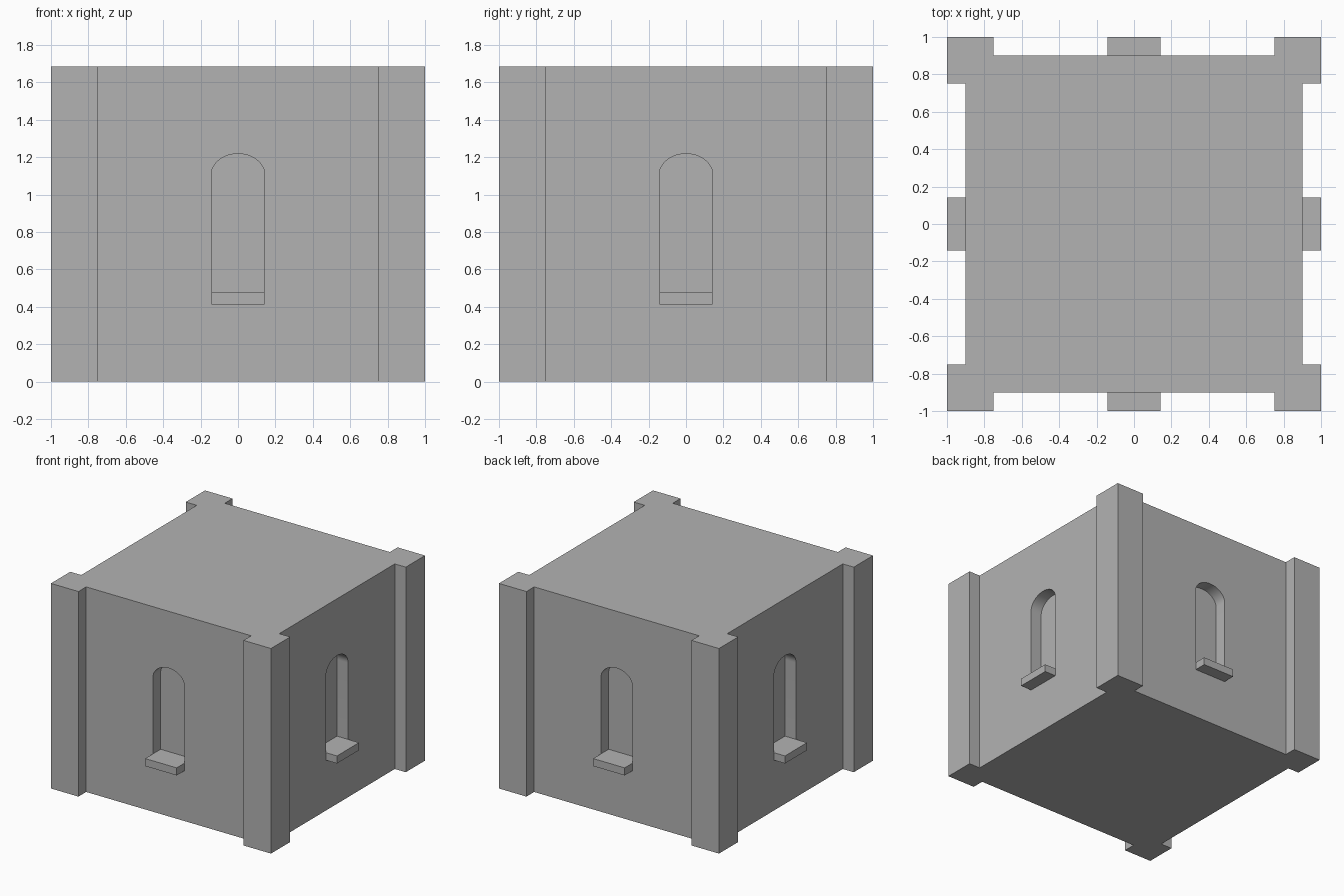
import bpy, bmesh, math
from mathutils import Matrix, Vector

cube = bpy.data.objects.get("Cube")
if cube:
    bpy.data.objects.remove(cube, do_unlink=True)

HEIGHT = 1.685
WALL, CORNER = 0.9, 0.75        # wall face and inner edge of the corner piers
NICHE_HALF, NICHE_DEPTH = 0.143, 0.1
SILL_TOP, SILL_BOTTOM = 0.475, 0.413
SPRING, RISE = 1.105, 0.113     # arch start height and arch rise

stone = bpy.data.materials.new("grey stone")
stone.use_nodes = True
grey = (0.45, 0.45, 0.45, 1)
stone.diffuse_color = grey
stone.node_tree.nodes["Principled BSDF"].inputs["Base Color"].default_value = grey


def prism(name, points, offset, matrix=Matrix()):
    """Extrude a closed outline along an offset into a solid."""
    bm = bmesh.new()
    face = bm.faces.new([bm.verts.new(p) for p in points])
    ext = bmesh.ops.extrude_face_region(bm, geom=[face])
    moved = [g for g in ext["geom"] if isinstance(g, bmesh.types.BMVert)]
    bmesh.ops.translate(bm, verts=moved, vec=Vector(offset))
    bmesh.ops.transform(bm, matrix=matrix, verts=bm.verts)
    bmesh.ops.recalc_face_normals(bm, faces=bm.faces)
    mesh = bpy.data.meshes.new(name)
    bm.to_mesh(mesh)
    bm.free()
    mesh.materials.append(stone)
    obj = bpy.data.objects.new(name, mesh)
    bpy.context.collection.objects.link(obj)
    return obj


# Tower body with corner piers, as one footprint
quarter = [(-CORNER, -WALL), (CORNER, -WALL), (CORNER, -1), (1, -1), (1, -CORNER), (WALL, -CORNER)]
footprint = []
for i in range(4):
    turn = Matrix.Rotation(i * math.pi / 2, 3, "Z")
    footprint += [turn @ Vector((x, y, 0)) for x, y in quarter[1:]]
    footprint.append(turn @ Vector((WALL, -CORNER, 0)))
    footprint.pop()
body = prism("tower_body", footprint, (0, 0, HEIGHT))

# Arched niche outline in the front wall
arch = [(-NICHE_HALF, SILL_TOP), (NICHE_HALF, SILL_TOP)]
steps = 24
for i in range(steps + 1):
    a = math.pi * i / steps
    arch.append((NICHE_HALF * math.cos(a), SPRING + RISE * math.sin(a)))
niche = [(x, -WALL + NICHE_DEPTH, z) for x, z in arch]
sill = [(x, -WALL, z) for x, z in ((-NICHE_HALF, SILL_BOTTOM), (NICHE_HALF, SILL_BOTTOM),
                                   (NICHE_HALF, SILL_TOP), (-NICHE_HALF, SILL_TOP))]

# One niche and one window sill on each side
cutters = []
for i, side in enumerate(("front", "left", "back", "right")):
    turn = Matrix.Rotation(i * math.pi / 2, 4, "Z")
    cutter = prism(side + "_niche_cutter", niche, (0, -NICHE_DEPTH - 0.2, 0), turn)
    cutter.hide_render = True
    cutters.append(cutter)
    cut = body.modifiers.new(side + "_niche", "BOOLEAN")
    cut.operation = "DIFFERENCE"
    cut.solver = "EXACT"
    cut.object = cutter
    prism(side + "_sill", sill, (0, -0.1, 0), turn)

# Apply the cuts and drop the cutters
bpy.context.view_layer.objects.active = body
body.select_set(True)
for name in [m.name for m in body.modifiers]:
    bpy.ops.object.modifier_apply(modifier=name)
for cutter in cutters:
    bpy.data.objects.remove(cutter, do_unlink=True)
bpy.ops.object.shade_smooth_by_angle(angle=math.radians(30))
